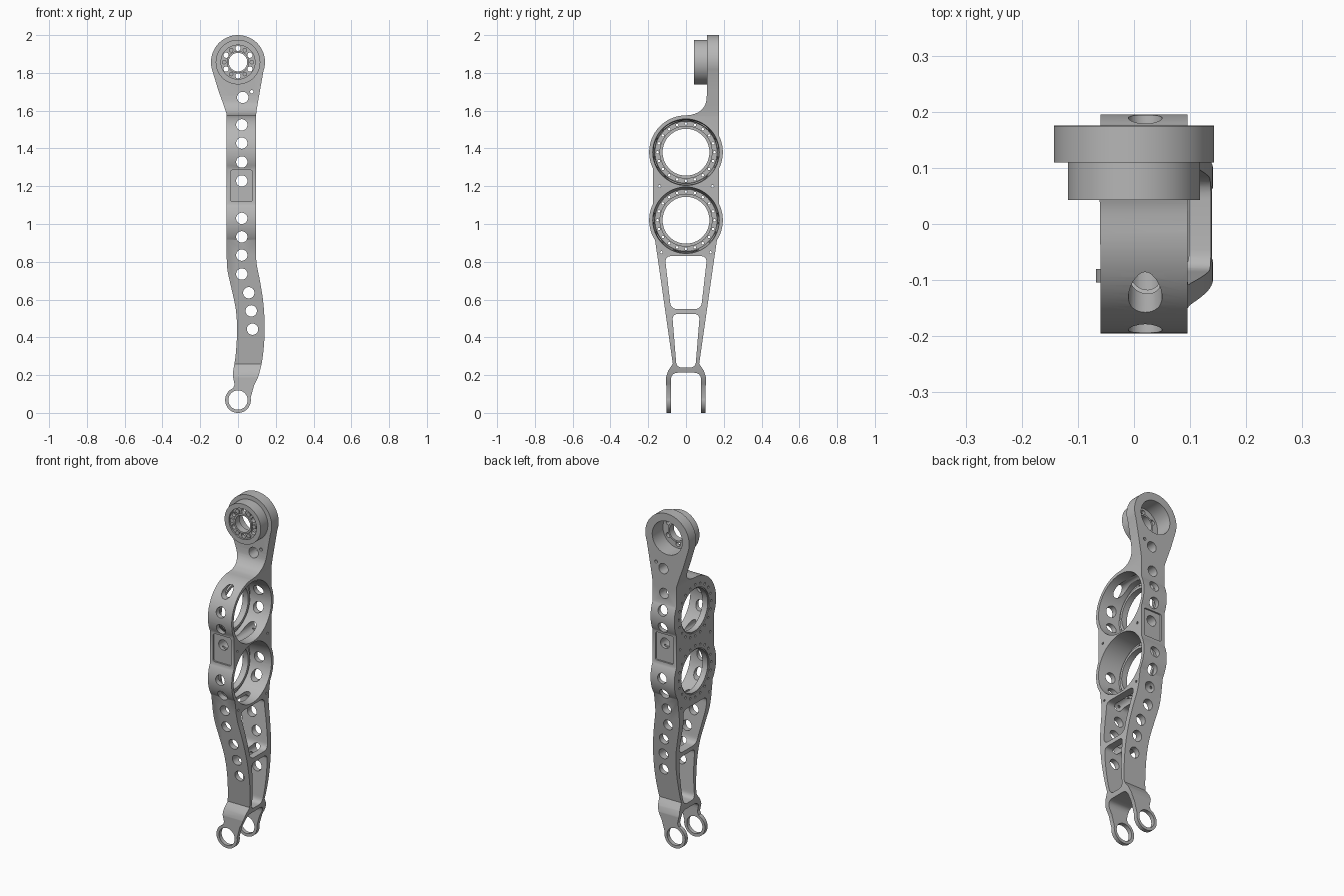
import bpy, bmesh
from math import sin, cos, radians, pi
from mathutils import Vector

if "Cube" in bpy.data.objects:
    bpy.data.objects.remove(bpy.data.objects["Cube"], do_unlink=True)

metal = bpy.data.materials.new("machined grey metal")
metal.use_nodes = True
GREY = (0.47, 0.47, 0.47, 1)
metal.diffuse_color = GREY
bsdf = next(n for n in metal.node_tree.nodes if n.type == 'BSDF_PRINCIPLED')
bsdf.inputs["Base Color"].default_value = GREY
bsdf.inputs["Roughness"].default_value = 0.5


def arc(cx, cy, r, a, b, n=24):
    """Points on an arc, angles in degrees."""
    return [(cx + r * cos(radians(a + (b - a) * i / n)),
             cy + r * sin(radians(a + (b - a) * i / n))) for i in range(n + 1)]


def circle(cx, cy, r, n=48):
    return arc(cx, cy, r, 0, 360, n)[:-1]


def rounded(corners, r, n=6):
    """Polygon with its corners rounded off."""
    out = []
    for i, c in enumerate(corners):
        p, c, q = Vector(corners[i - 1]), Vector(c), Vector(corners[(i + 1) % len(corners)])
        s, e = c + (p - c).normalized() * r, c + (q - c).normalized() * r
        for k in range(n + 1):
            t = k / n
            out.append(tuple(s * (1 - t) ** 2 + c * 2 * t * (1 - t) + e * t * t))
    return out


def spline(pts, n=5):
    """Smooth curve through the points."""
    v = [Vector(p) for p in [pts[0]] + pts + [pts[-1]]]
    out = []
    for a, b, c, d in zip(v, v[1:], v[2:], v[3:]):
        for k in range(n):
            t = k / n
            out.append(tuple(0.5 * (2 * b + (c - a) * t + (2 * a - 5 * b + 4 * c - d) * t * t
                                    + (3 * b - a - 3 * c + d) * t ** 3)))
    return out + [tuple(pts[-1])]


def prism(name, loops, axis, a, b, far_loops=None):
    """Extrude 2D outlines along x or y from a to b."""
    bm = bmesh.new()
    place = (lambda t, p: (t, p[0], p[1])) if axis == 'x' else (lambda t, p: (p[0], t, p[1]))
    for lo, hi in zip(loops, far_loops or loops):
        v0 = [bm.verts.new(place(a, p)) for p in lo]
        v1 = [bm.verts.new(place(b, p)) for p in hi]
        bm.faces.new(v0)
        bm.faces.new(v1[::-1])
        for i in range(len(v0)):
            bm.faces.new((v0[i - 1], v0[i], v1[i], v1[i - 1]))
    bmesh.ops.recalc_face_normals(bm, faces=bm.faces)
    me = bpy.data.meshes.new(name)
    bm.to_mesh(me)
    bm.free()
    me.materials.append(metal)
    ob = bpy.data.objects.new(name, me)
    bpy.context.scene.collection.objects.link(ob)
    return ob


helpers = []


def cutter(*args):
    ob = prism(*args)
    ob.hide_render = True
    helpers.append(ob)
    return ob


def carve(ob, cutters, op='DIFFERENCE'):
    for c in cutters:
        m = ob.modifiers.new(c.name, 'BOOLEAN')
        m.operation, m.object, m.solver = op, c, 'EXACT'


def bake(ob):
    bpy.context.view_layer.update()
    ob_eval = ob.evaluated_get(bpy.context.evaluated_depsgraph_get())
    me = bpy.data.meshes.new_from_object(ob_eval)
    ob.modifiers.clear()
    ob.data = me


RINGS = (1.38, 1.02)
HEAD_Z, FOOT_Z = 1.857, 0.068

# Arm body: side outline crossed with the front outline
lower = [(0.07, 0.26), (0.095, 0.222), (0.105, 0.19), (0.103, -0.01)]
side = ([(-y, z) for y, z in lower] + lower[::-1]
        + arc(0, RINGS[1], 0.195, -33, 26) + arc(0, RINGS[0], 0.195, -26, 26)
        + [(0.175, 2.1), (0.11, 2.1)]
        + spline([(0.11, 1.68), (0.103, 1.635), (0.075, 1.598), (0.035, 1.58), (0, 1.575)])[:-1]
        + arc(0, RINGS[0], 0.195, 90, 206) + arc(0, RINGS[1], 0.195, 154, 213))
front = (arc(0, HEAD_Z, 0.143, -20, 197, 48)
         + spline([(-0.105, 1.71), (-0.066, 1.60), (-0.06, 1.57)])
         + spline([(-0.06, 0.82), (-0.055, 0.75), (-0.035, 0.66), (-0.012, 0.55), (-0.005, 0.44),
                   (-0.012, 0.31), (-0.027, 0.21), (-0.024, 0.18), (-0.018, 0.15)])
         + arc(0, FOOT_Z, 0.068, 112, 370, 40)
         + spline([(0.085, 0.145), (0.11, 0.2), (0.13, 0.29), (0.14, 0.4), (0.14, 0.5),
                   (0.132, 0.6), (0.116, 0.7), (0.1, 0.78), (0.095, 0.83)])
         + spline([(0.095, 1.57), (0.1, 1.61), (0.117, 1.71)]))
body = prism("arm_body", [side], 'x', -0.3, 0.3)
carve(body, [cutter("front_outline", [front], 'y', -0.4, 0.4)], 'INTERSECT')

# Bearing bowls open to the left, with a bolted flange on the right
bowls = cutter("bowls", [circle(0, z, 0.164, 64) for z in RINGS], 'x', -0.036, 0.2,
               [circle(0, z, 0.186, 64) for z in RINGS])
bores = cutter("bores", [circle(0, z, 0.13, 64) for z in RINGS], 'x', -0.1, 0.0)
bolts = [circle(0.151 * cos(i * pi / 10), z + 0.151 * sin(i * pi / 10), 0.007, 8)
         for z in RINGS for i in range(20)]
bolts += [circle(s * y, z, 0.007, 8) for y, z in ((0.14, 1.2), (0.13, 0.85)) for s in (-1, 1)]
bolt_holes = cutter("bolt_holes", bolts, 'x', -0.1, 0.2)

# Frame windows and the fork opening
windows = cutter("windows", [
    rounded([(-0.112, 0.83), (0.112, 0.83), (0.08, 0.55), (-0.08, 0.55)], 0.035),
    rounded([(-0.073, 0.523), (0.073, 0.523), (0.05, 0.24), (-0.05, 0.24)], 0.03),
    rounded([(-0.08, -0.1), (0.08, -0.1), (0.08, 0.213), (-0.08, 0.213)], 0.04)], 'x', -0.4, 0.4)

# Lightening holes down the arm and the foot bore
spots = [(0.02, z) for z in (1.525, 1.428, 1.328, 1.228, 1.03, 0.932, 0.835, 0.735)]
spots += [(0.057, 0.636), (0.07, 0.54), (0.077, 0.443), (0.025, 1.67)]
holes = cutter("front_holes", [circle(x, z, 0.03, 32) for x, z in spots]
               + [circle(0.073, 1.70, 0.009, 12), circle(0, FOOT_Z, 0.051)], 'y', -0.5, 0.5)

# Shallow square pockets on the front and back bands
square = rounded([(-0.04, 1.12), (0.077, 1.12), (0.077, 1.285), (-0.04, 1.285)], 0.012)
pockets = [cutter("pocket", [square], 'y', s * 0.166, s * 0.3) for s in (-1, 1)]

# Head hub with its back recess, front recess and bolt holes
hub = prism("head_hub", [circle(0, HEAD_Z, 0.118, 64)], 'y', 0.043, 0.115)
recess = cutter("back_recess", [circle(0, HEAD_Z, 0.098, 64)], 'y', 0.075, 0.3)
face = cutter("face_recess", [circle(0, HEAD_Z, 0.09, 64)], 'y', 0.0, 0.053)
hub_spots = [(0.073 * cos(radians(a)), HEAD_Z + 0.073 * sin(radians(a))) for a in range(0, 360, 30)]
hub_holes = cutter("hub_holes", [circle(x, z, 0.014, 20) for x, z in hub_spots[1::2]]
                   + [circle(0, HEAD_Z, 0.05)], 'y', 0.0, 0.3)

carve(body, [bowls, bores, windows, holes, *pockets, bolt_holes, recess])
carve(hub, [recess, face, hub_holes])
parts = [body, hub]


def tube(name, u, z, r_out, r_in, axis, a, b):
    ob = prism(name, [circle(u, z, r_out, 64)], axis, a, b)
    carve(ob, [cutter(name + "_bore", [circle(u, z, r_in, 64)], axis, a - 0.1, b + 0.1)])
    parts.append(ob)


# Bearing collars, hub collar and hub studs
for label, z in zip(("upper", "lower"), RINGS):
    tube(label + "_bearing_collar", 0, z, 0.14, 0.124, 'x', -0.055, -0.02)
tube("hub_collar", 0, HEAD_Z, 0.059, 0.049, 'y', 0.044, 0.085)
parts.append(prism("hub_studs", [circle(x, z, 0.012, 12) for x, z in hub_spots[::2]],
                   'y', 0.045, 0.07))

for ob in parts:
    bake(ob)
for ob in helpers:
    bpy.data.objects.remove(ob, do_unlink=True)

for ob in bpy.context.scene.objects:
    ob.select_set(ob in parts)
bpy.context.view_layer.objects.active = body
bpy.ops.object.shade_smooth_by_angle(angle=radians(30))
